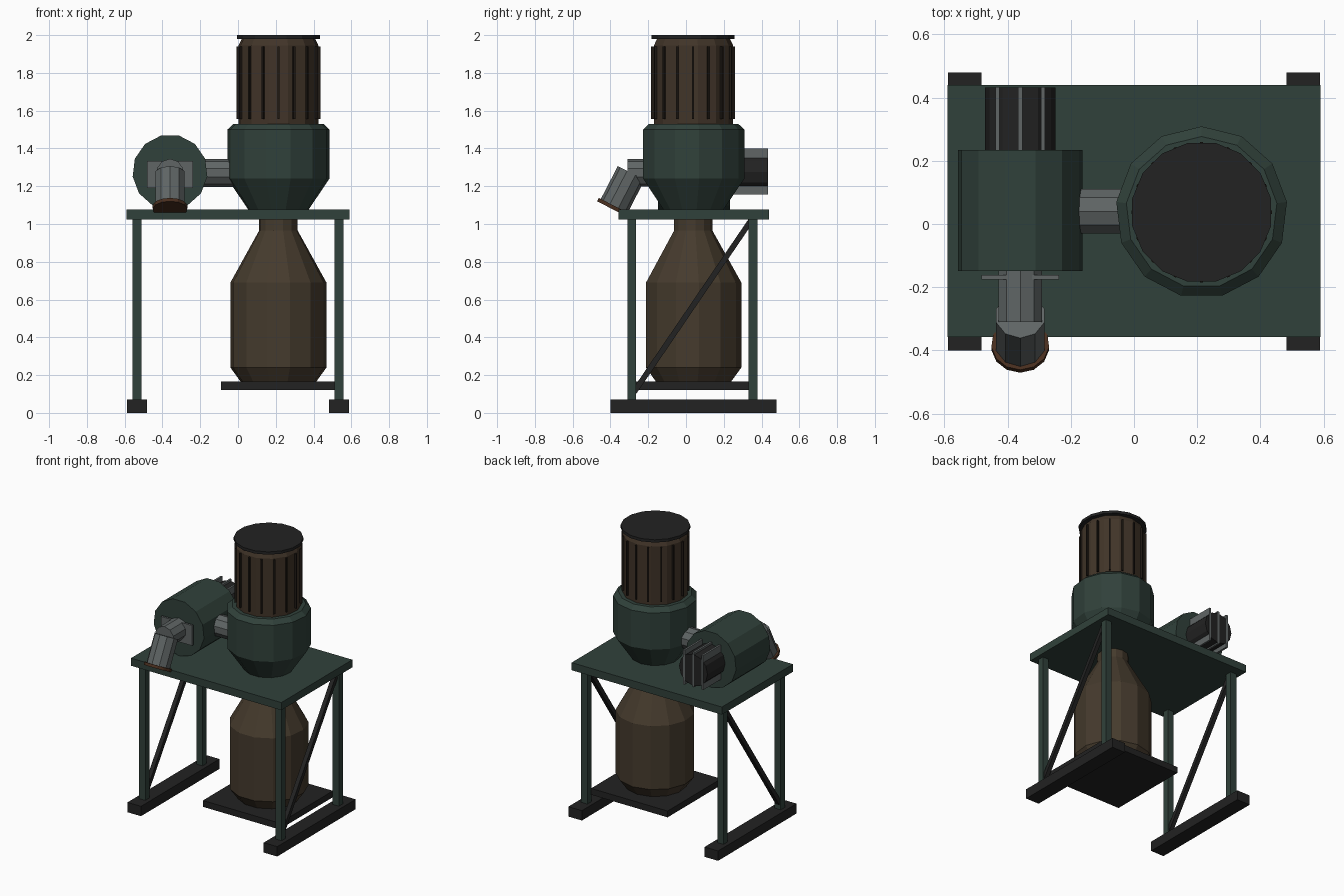
import bpy, bmesh, math
from mathutils import Vector

if "Cube" in bpy.data.objects:
    bpy.data.objects.remove(bpy.data.objects["Cube"])


def mat(name, r, g, b):
    m = bpy.data.materials.new(name)
    m.diffuse_color = (r, g, b, 1)
    m.use_nodes = True
    m.node_tree.nodes["Principled BSDF"].inputs["Base Color"].default_value = m.diffuse_color
    return m


GREEN = mat("dark_green_paint", 0.030, 0.053, 0.043)
BROWN = mat("bag_brown", 0.060, 0.043, 0.026)
FILTER = mat("filter_brown", 0.052, 0.034, 0.021)
RIB = mat("rib_dark_brown", 0.014, 0.010, 0.007)
BLACK = mat("black_metal", 0.016, 0.016, 0.016)
GREY = mat("grey_duct", 0.115, 0.130, 0.130)
RUST = mat("rust_flange", 0.065, 0.027, 0.013)


def finish(name, bm, material):
    bmesh.ops.recalc_face_normals(bm, faces=bm.faces)
    me = bpy.data.meshes.new(name)
    bm.to_mesh(me)
    bm.free()
    me.materials.append(material)
    ob = bpy.data.objects.new(name, me)
    bpy.context.collection.objects.link(ob)
    return ob


def box(name, lo, hi, material):
    """Box between two opposite corners."""
    bm = bmesh.new()
    bmesh.ops.create_cube(bm, size=1)
    for v in bm.verts:
        v.co = [l + (c + 0.5) * (h - l) for c, l, h in zip(v.co, lo, hi)]
    return finish(name, bm, material)


def lathe(name, profile, sides, material, phase=90):
    """Closed solid from (radius, height) rings around local z."""
    bm = bmesh.new()
    rings = []
    for r, z in profile:
        angles = [math.radians(phase + 360 * i / sides) for i in range(sides)]
        rings.append([bm.verts.new((r * math.cos(a), r * math.sin(a), z)) for a in angles])
    for a, b in zip(rings, rings[1:]):
        for i in range(sides):
            j = (i + 1) % sides
            bm.faces.new((a[i], a[j], b[j], b[i]))
    bm.faces.new(rings[0])
    bm.faces.new(rings[-1])
    return finish(name, bm, material)


def pipe(name, p0, p1, r, sides, material, phase=90):
    """Cylinder between two points."""
    d = Vector(p1) - Vector(p0)
    ob = lathe(name, [(r, 0), (r, d.length)], sides, material, phase)
    ob.rotation_mode = 'QUATERNION'
    ob.rotation_quaternion = d.to_track_quat('Z', 'Y')
    ob.location = p0
    return ob


# Stand: table top, skids, legs, diagonal braces, bag shelf
box("table_top", (-0.59, -0.357, 1.023), (0.59, 0.44, 1.077), GREEN)
for s, side in ((-1, "left"), (1, "right")):
    x = 0.535 * s
    box(side + "_skid", (x - 0.053, -0.40, 0), (x + 0.053, 0.48, 0.07), BLACK)
    for y, end in ((-0.287, "front"), (0.355, "back")):
        box(f"{side}_{end}_leg", (x - 0.024, y - 0.023, 0.07), (x + 0.024, y + 0.023, 1.023), GREEN)
    a, b = Vector((x, -0.275, 0.11)), Vector((x, 0.345, 1.02))
    pipe(side + "_brace", a, b, 0.021, 4, BLACK, 45)
box("bag_shelf", (-0.09, -0.265, 0.12), (0.511, 0.335, 0.165), BLACK)

# Separator column: bag, hopper, filter, ribs, cap
CX, CY = 0.214, 0.037
column = [
    lathe("collection_bag", [(0.20, 0.163), (0.256, 0.24), (0.256, 0.69),
                             (0.103, 0.965), (0.103, 1.03)], 13, BROWN),
    lathe("separator_hopper", [(0.15, 1.06), (0.272, 1.24), (0.272, 1.50), (0.24, 1.53)], 13, GREEN),
    lathe("filter_cartridge", [(0.213, 1.52), (0.213, 1.945), (0.195, 1.982)], 13, FILTER),
    lathe("filter_cap", [(0.224, 1.98), (0.224, 2.0)], 16, BLACK, 11.25),
]
for i in range(16):
    rib = box(f"filter_rib_{i + 1}", (0.195, -0.005, 1.555), (0.222, 0.005, 1.94), RIB)
    rib.rotation_euler.z = math.tau * i / 16
    column.append(rib)
for ob in column:
    ob.location = (CX, CY, 0)

# Blower: drum, motor, cooling fins, mounting plate
BX, BZ = -0.36, 1.275
pipe("blower_drum", (BX, 0.234, BZ), (BX, -0.149, BZ), 0.199, 13, GREEN, -90)
pipe("motor", (BX, 0.22, BZ), (BX, 0.432, BZ), 0.112, 12, BLACK)
for i in (-1, 0, 1):
    x = BX + 0.072 * i
    box(f"motor_fin_{i + 2}", (x - 0.007, 0.235, 1.155), (x + 0.007, 0.434, 1.40), GREY)
box("mounting_plate", (-0.483, -0.176, 1.19), (-0.237, -0.161, 1.333), GREY)

# Ducts: link to separator, inlet elbow and flange
pipe("link_duct", (-0.25, 0.04, 1.271), (0.1, 0.04, 1.271), 0.074, 10, GREY)
pipe("inlet_duct", (BX, -0.12, 1.272), (BX, -0.31, 1.272), 0.073, 10, GREY)
start, end = Vector((BX, -0.29, 1.27)), Vector((BX, -0.388, 1.08))
pipe("inlet_elbow", start, end, 0.08, 10, GREY)
d = (end - start).normalized()
pipe("inlet_flange", end - d * 0.018, end + d * 0.002, 0.092, 13, RUST)
